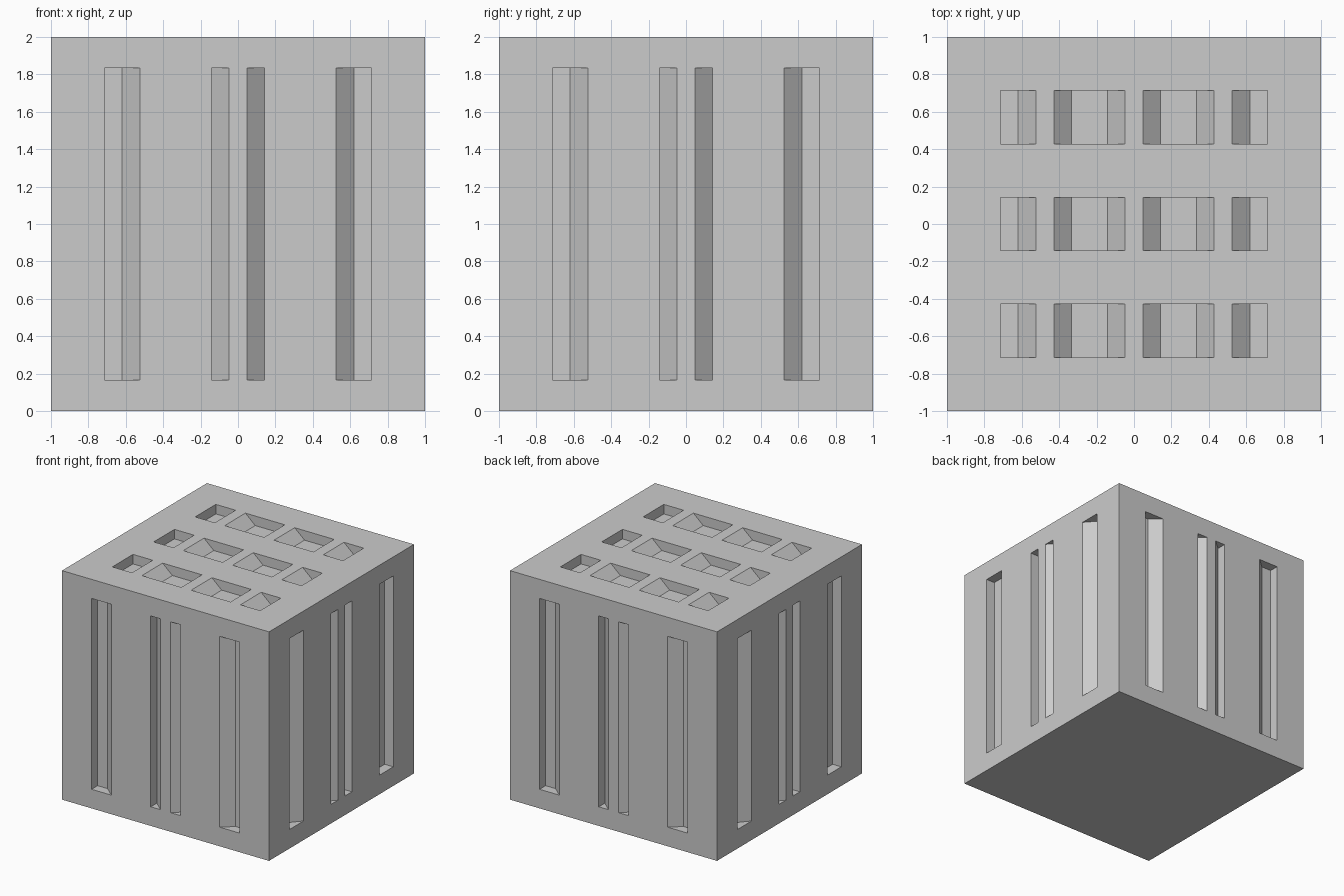
import bpy, bmesh
from math import pi
from mathutils import Matrix, Vector

if "Cube" in bpy.data.objects:
    bpy.data.objects.remove(bpy.data.objects["Cube"])

U = 1 / 21      # layout module
D = 1 / 12      # groove depth
OUT = 0.1       # cutter overshoot above the surface

# Groove profiles: (distance across in modules, height relative to face)
EDGE = [(-15, OUT), (-15, -D), (-13, -D), (-11, 0), (-11, OUT)]
INNER = [(-9, OUT), (-9, 0), (-7, -D), (-3, -D), (-1, 0), (-1, OUT)]
NARROW = [(-3, OUT), (-3, -D), (-1, 0), (-1, OUT)]


def mirrored(p):
    return [(-u, h) for u, h in p]


def add_prism(bm, profile, a, b, place):
    """Extrude a profile from a to b; place maps (across, along, height)."""
    ends = [[bm.verts.new(place(u * U, s, h)) for u, h in profile] for s in (a, b)]
    bm.faces.new(ends[0])
    bm.faces.new(ends[1][::-1])
    n = len(profile)
    for i in range(n):
        j = (i + 1) % n
        bm.faces.new((ends[0][j], ends[0][i], ends[1][i], ends[1][j]))


# Solid block
bpy.ops.mesh.primitive_cube_add(size=2, location=(0, 0, 1))
block = bpy.context.object
block.name = "grooved_block"

bm = bmesh.new()

# Top: three rows of four bevelled pockets
for y0 in (-15, -3, 9):
    for p in (EDGE, INNER, mirrored(INNER), mirrored(EDGE)):
        add_prism(bm, p, y0 * U, (y0 + 6) * U, lambda u, s, h: Vector((u, s, 2 + h)))

# Sides: four tall grooves on each wall
for k in range(4):
    rot = Matrix.Rotation(k * pi / 2, 4, 'Z')
    for p in (EDGE, NARROW, mirrored(NARROW), mirrored(EDGE)):
        add_prism(bm, p, 1 / 6, 11 / 6,
                  lambda u, s, h: rot @ Vector((u, -1 - h, s)))

bmesh.ops.recalc_face_normals(bm, faces=bm.faces)
mesh = bpy.data.meshes.new("groove_cutter")
bm.to_mesh(mesh)
bm.free()
cutter = bpy.data.objects.new("groove_cutter", mesh)
bpy.context.collection.objects.link(cutter)
cutter.hide_render = True

# Carve the grooves
mod = block.modifiers.new("grooves", 'BOOLEAN')
mod.operation = 'DIFFERENCE'
mod.solver = 'EXACT'
mod.object = cutter
bpy.context.view_layer.objects.active = block
bpy.ops.object.modifier_apply(modifier=mod.name)
bpy.data.objects.remove(cutter, do_unlink=True)
